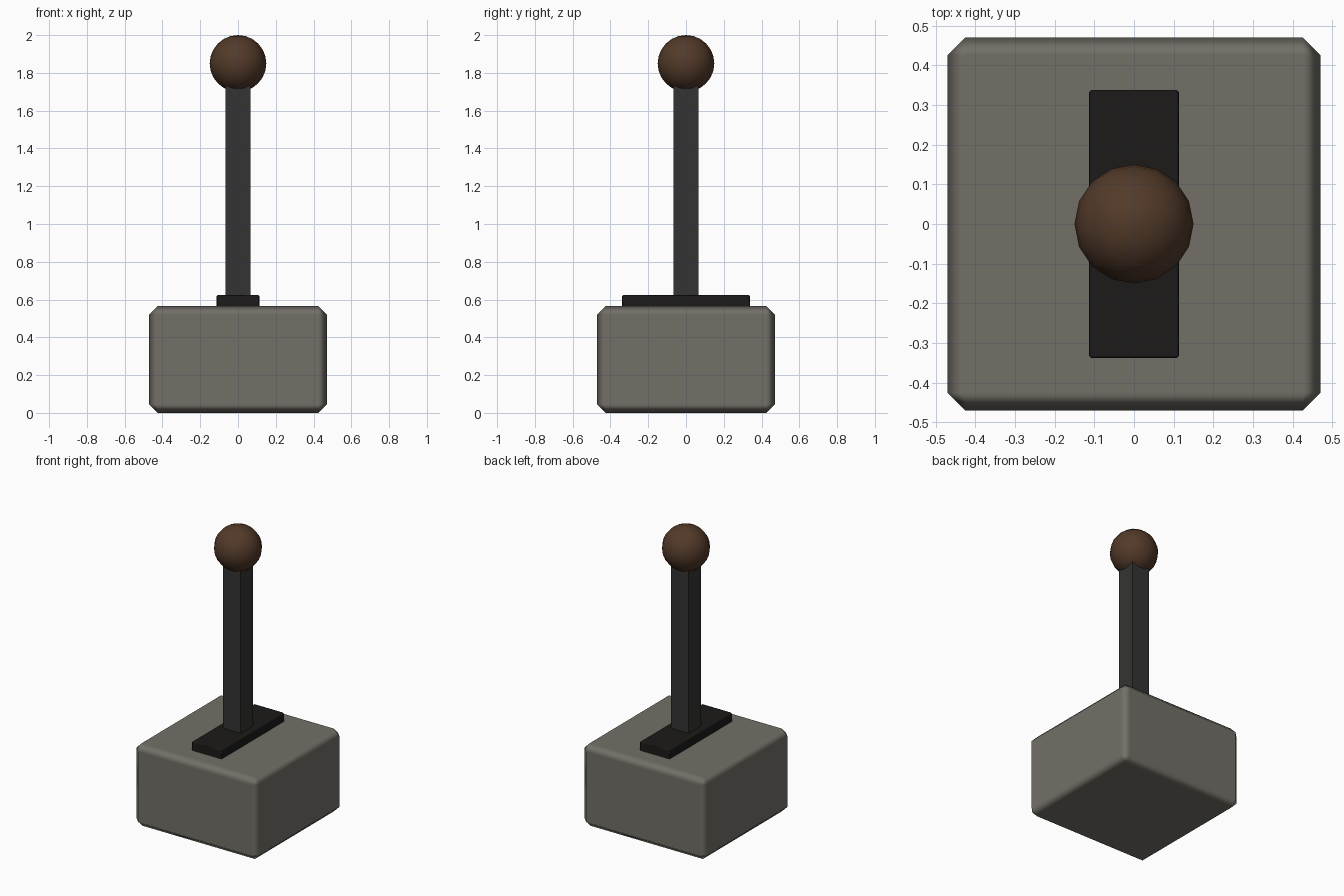
import bpy

if "Cube" in bpy.data.objects:
    bpy.data.objects.remove(bpy.data.objects["Cube"])


def material(name, rgb):
    mat = bpy.data.materials.new(name)
    mat.diffuse_color = (*rgb, 1.0)
    mat.use_nodes = True
    mat.node_tree.nodes["Principled BSDF"].inputs["Base Color"].default_value = mat.diffuse_color
    return mat


def block(name, half_x, half_y, z0, z1, mat, bevel=0.0):
    """Box from half widths and a height range, with an optional smooth chamfer."""
    bpy.ops.mesh.primitive_cube_add(size=2, location=(0, 0, (z0 + z1) / 2))
    ob = bpy.context.object
    ob.name = name
    ob.scale = (half_x, half_y, (z1 - z0) / 2)
    bpy.ops.object.transform_apply(location=False, rotation=False, scale=True)
    ob.data.materials.append(mat)
    if bevel:
        bpy.ops.object.shade_smooth()
        mod = ob.modifiers.new("chamfer", 'BEVEL')
        mod.width = bevel
        mod.segments = 1
        mod.harden_normals = True
    return ob


stone = material("warm_grey", (0.17, 0.16, 0.135))
iron = material("dark_iron", (0.035, 0.034, 0.033))
black = material("black_slot", (0.012, 0.011, 0.010))
wood = material("brown_knob", (0.085, 0.042, 0.022))

# Chamfered base block and the slot plate on top
block("base", 0.47, 0.47, 0.0, 0.565, stone, 0.045)
block("slot_plate", 0.113, 0.338, 0.545, 0.625, black, 0.006)

# Square lever shaft running into the knob
block("lever_shaft", 0.066, 0.066, 0.58, 1.80, iron)

# Round knob
bpy.ops.mesh.primitive_uv_sphere_add(segments=16, ring_count=12, radius=0.15,
                                     location=(0, 0, 1.85))
knob = bpy.context.object
knob.name = "knob"
knob.data.materials.append(wood)
bpy.ops.object.shade_smooth()
